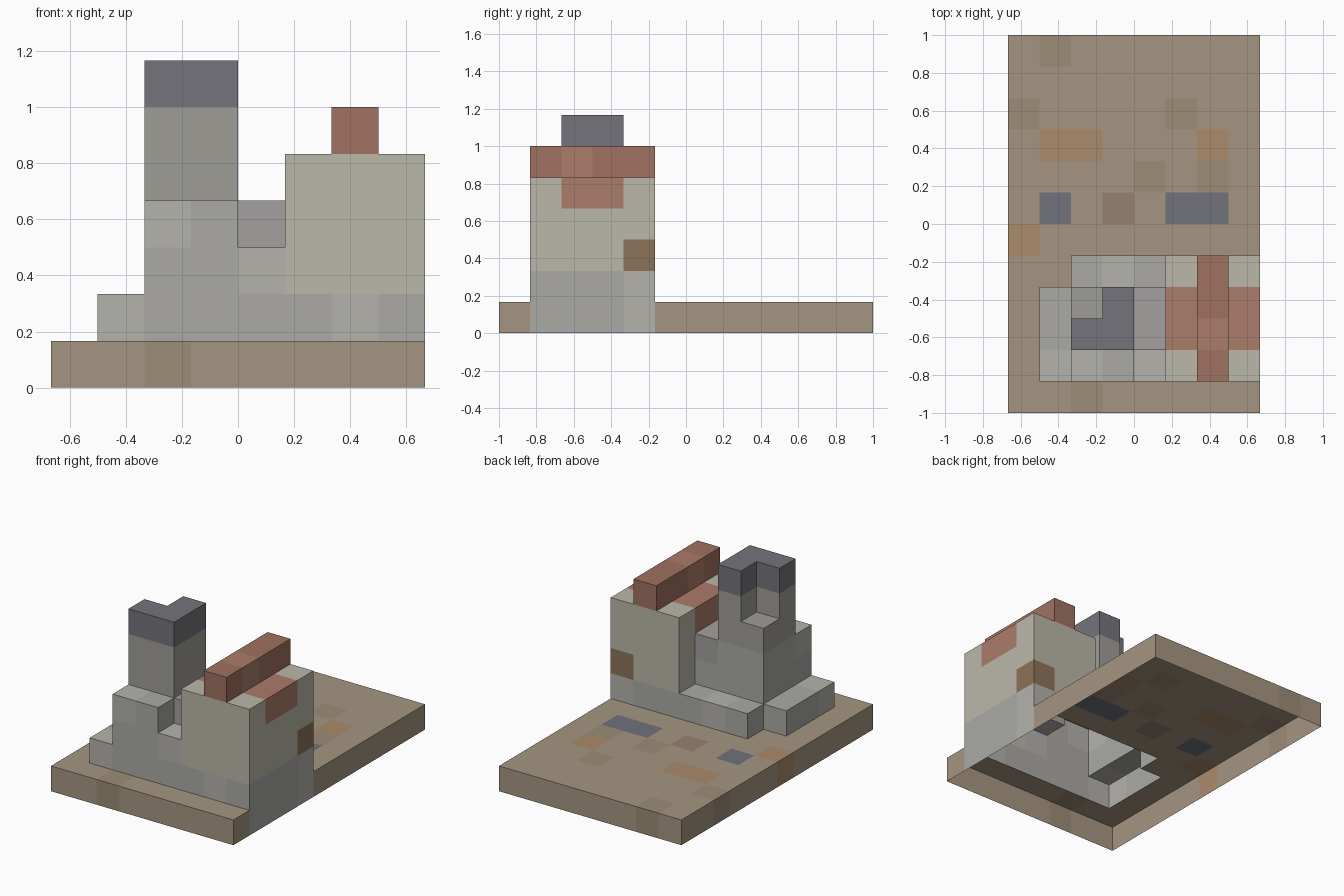
import bpy, bmesh
from mathutils import Vector

if "Cube" in bpy.data.objects:
    bpy.data.objects.remove(bpy.data.objects["Cube"])

U = 1 / 6          # cell size of the block grid
cells = {}         # (x, y, z) -> (part, colour)
mats = {}

COLOURS = {
    "earth": "A49480", "earth_dark": "9B8B76", "clay": "A98A6B", "slate": "70727B",
    "rose": "95806F", "stone": "A9A8A3", "stone_light": "B3B1AB", "stone_mauve": "A39E9E",
    "stone_tower": "9D9C96", "cap": "73737A", "plaster": "BAB6A8", "tile": "9E7060",
    "tile_light": "AA7B69", "wood": "8B7359",
}


def material(name):
    if name not in mats:
        h = COLOURS[name]
        rgb = [(int(h[i:i + 2], 16) / 255) ** 2.2 for i in (0, 2, 4)]
        mats[name] = bpy.data.materials.new(name)
        mats[name].diffuse_color = (*rgb, 1)
    return mats[name]


def fill(part, colour, x, y, z):
    """Fill a box of cells; each range is (low, high) in grid units."""
    for i in range(*x):
        for j in range(*y):
            for k in range(*z):
                cells[i, j, k] = (part, colour)


def tint(colour, *where):
    """Recolour single cells without moving them to another part."""
    for c in where:
        cells[c] = (cells[c][0], colour)


def build(part):
    """Make one object from the exposed cell sides; the underside stays open."""
    bm = bmesh.new()
    slots = []
    for c, (owner, colour) in cells.items():
        if owner != part:
            continue
        if colour not in slots:
            slots.append(colour)
        centre = Vector(c) + Vector((.5, .5, .5))
        for axis in range(3):
            for sign in (-1, 1):
                n = Vector((0, 0, 0))
                n[axis] = sign
                beside = tuple(int(a + b) for a, b in zip(c, n))
                if beside in cells or beside[2] < 0:
                    continue
                u = Vector((0, 0, 0))
                u[(axis + 1) % 3] = .5
                v = n.cross(u)
                mid = centre + n * .5
                corners = (mid - u - v, mid + u - v, mid + u + v, mid - u + v)
                face = bm.faces.new([bm.verts.new(p * U) for p in corners])
                face.material_index = slots.index(colour)
    bmesh.ops.remove_doubles(bm, verts=bm.verts, dist=.001)
    mesh = bpy.data.meshes.new(part)
    bm.to_mesh(mesh)
    bm.free()
    for s in slots:
        mesh.materials.append(material(s))
    bpy.context.collection.objects.link(bpy.data.objects.new(part, mesh))


# Ground slab with flush coloured paving
fill("ground", "earth", (-4, 4), (-6, 6), (0, 1))
tint("clay", (-3, 2, 0), (-2, 2, 0), (2, 2, 0), (-4, -1, 0))
tint("slate", (-3, 0, 0), (1, 0, 0), (2, 0, 0))
tint("rose", (-1, 0, 0))
tint("earth_dark", (-3, 5, 0), (-4, 3, 0), (1, 3, 0), (0, 1, 0), (-2, -6, 0), (2, 1, 0))

# Stone footing, running down through the slab under the house
fill("footing", "stone", (-3, 4), (-5, -2), (1, 2))
fill("footing", "stone", (-2, 4), (-2, -1), (1, 2))
fill("footing", "stone", (1, 4), (-5, -1), (0, 1))
tint("stone_light", (-3, -5, 1), (2, -5, 1), (3, -2, 1), (-1, -2, 1), (3, -2, 0))

# Stepped stone base of the tower and the link to the house
fill("tower_base", "stone", (-2, 0), (-5, -2), (2, 4))
fill("link_wall", "stone", (0, 1), (-5, -2), (2, 3))
fill("link_wall", "stone_mauve", (0, 1), (-4, -2), (3, 4))
tint("stone_light", (-2, -5, 3), (0, -5, 2))

# Tower with a broken back left corner and a dark cap
fill("tower", "stone_tower", (-2, 0), (-4, -2), (4, 5))
for x, y in ((-2, -4), (-1, -4), (-1, -3)):
    fill("tower", "stone_tower", (x, x + 1), (y, y + 1), (5, 6))
    fill("tower_cap", "cap", (x, x + 1), (y, y + 1), (6, 7))

# Plastered house with a timber corner
fill("house_walls", "plaster", (1, 4), (-5, -1), (2, 5))
tint("wood", (3, -2, 2))

# Tiled roof: side slab and ridge
fill("roof", "tile_light", (1, 4), (-4, -2), (4, 5))
fill("roof_ridge", "tile", (2, 3), (-5, -1), (5, 6))
tint("tile_light", (2, -4, 5))

for name in dict.fromkeys(owner for owner, _ in cells.values()):
    build(name)

for m in bpy.data.materials:
    if m.users and not m.is_grease_pencil:
        m.use_nodes = True
        m.node_tree.nodes["Principled BSDF"].inputs["Base Color"].default_value = m.diffuse_color
